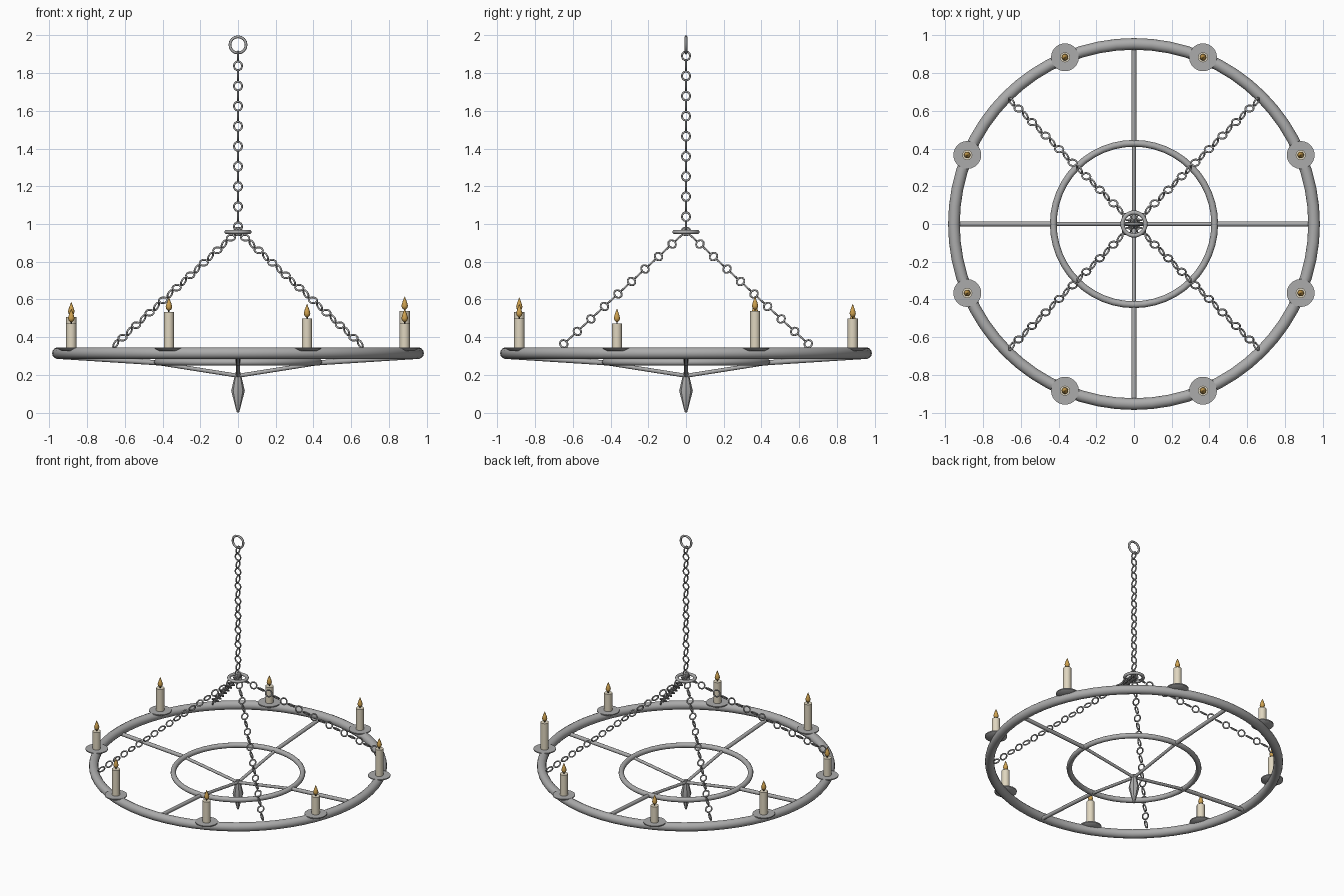
import bpy, bmesh
from math import cos, sin, pi, radians
from mathutils import Matrix, Vector

cube = bpy.data.objects.get("Cube")
if cube:
    bpy.data.objects.remove(cube, do_unlink=True)


def material(name, rgb):
    m = bpy.data.materials.new(name)
    m.use_nodes = True
    color = (*rgb, 1)
    m.diffuse_color = color
    m.node_tree.nodes["Principled BSDF"].inputs["Base Color"].default_value = color
    return m


METAL = material("grey iron", (0.41, 0.41, 0.41))
WAX = material("cream wax", (0.74, 0.67, 0.52))
FLAME = material("golden flame", (0.62, 0.36, 0.08))
WICK = material("dark wick", (0.03, 0.025, 0.02))


def lathe(bm, profile, sides, matrix=Matrix(), closed=False):
    """Spin (radius, height) points round z; closed joins last to first, else caps."""
    rows = []
    for k in range(sides):
        a = 2 * pi * k / sides
        rows.append([bm.verts.new(matrix @ Vector((r * cos(a), r * sin(a), z)))
                     for r, z in profile])
    n = len(profile)
    for k in range(sides):
        a, b = rows[k], rows[(k + 1) % sides]
        for i in range(n if closed else n - 1):
            j = (i + 1) % n
            bm.faces.new((a[i], b[i], b[j], a[j]))
    if not closed:
        bm.faces.new([row[0] for row in reversed(rows)])
        bm.faces.new([row[-1] for row in rows])


def ring(bm, major, minor, sides, tube, matrix=Matrix()):
    profile = [(major + minor * cos(2 * pi * i / tube), minor * sin(2 * pi * i / tube))
               for i in range(tube)]
    lathe(bm, profile, sides, matrix, closed=True)


def rod(bm, start, end, radius, sides=12):
    start, end = Vector(start), Vector(end)
    d = end - start
    m = Matrix.Translation(start) @ d.to_track_quat('Z', 'Y').to_matrix().to_4x4()
    lathe(bm, [(radius, 0), (radius, d.length)], sides, m)


def finish(bm, name, mat, angle=40):
    bmesh.ops.recalc_face_normals(bm, faces=bm.faces[:])
    mesh = bpy.data.meshes.new(name)
    bm.to_mesh(mesh)
    bm.free()
    mesh.materials.append(mat)
    for p in mesh.polygons:
        p.use_smooth = True
    mesh.set_sharp_from_angle(angle=radians(angle))
    ob = bpy.data.objects.new(name, mesh)
    bpy.context.collection.objects.link(ob)
    return ob


def single_ring(name, major, minor, z, sides, tube, turn=Matrix()):
    bm = bmesh.new()
    ring(bm, major, minor, sides, tube, Matrix.Translation((0, 0, z)) @ turn)
    finish(bm, name, METAL, 70)


def chain(name, first, step, count, facing):
    """Round links along a line, alternately turned a quarter about it."""
    first, step = Vector(first), Vector(step)
    d = step.normalized()
    n1 = Vector(facing)
    n1 = (n1 - n1.dot(d) * d).normalized()
    n2 = d.cross(n1)
    bm = bmesh.new()
    for k in range(count):
        normal, side = (n1, n2) if k % 2 == 0 else (n2, n1)
        m = Matrix((d * 1.08, side, normal)).transposed().to_4x4()
        ring(bm, 0.0215, 0.005, 16, 8, Matrix.Translation(first + step * k) @ m)
    finish(bm, name, METAL, 70)


# Wheel and suspension rings
upright = Matrix.Rotation(pi / 2, 4, 'X')
single_ring("outer_ring", 0.955, 0.031, 0.315, 64, 14)
single_ring("inner_ring", 0.428, 0.018, 0.267, 48, 12)
single_ring("chain_hub", 0.061, 0.011, 0.958, 32, 10)
single_ring("ceiling_ring", 0.043, 0.0075, 1.95, 16, 8, upright)

# Spokes: thick outside the inner ring, slimmer down to the centre
outer, inner = bmesh.new(), bmesh.new()
for k in range(4):
    c, s = cos(k * pi / 2), sin(k * pi / 2)
    rod(outer, (0.94 * c, 0.94 * s, 0.297), (0.425 * c, 0.425 * s, 0.264), 0.0135)
    rod(inner, (0.425 * c, 0.425 * s, 0.262), (0, 0, 0.195), 0.0105)
finish(outer, "outer_spokes", METAL)
finish(inner, "inner_spokes", METAL)

# Drop finial under the centre
bm = bmesh.new()
lathe(bm, [(0.006, 0), (0.036, 0.115), (0.013, 0.215)], 8)
finish(bm, "finial", METAL, 30)

# Chains
chain("main_chain", (0, 0, 1.892), (0, 0, -0.0533), 18, (1, 0, 0))
for sx, label_x in ((1, "left"), (-1, "right")):
    for sy, label_y in ((-1, "front"), (1, "back")):
        chain(f"{label_y}_{label_x}_chain", (sx * 0.002, sy * 0.002, 0.96),
              (sx * 0.0359, sy * 0.0359, -0.0331), 19, (sx, 0, 0))

# Candles, each with its own height, on drip trays
flame_tips = [0.615, 0.575, 0.54, 0.585, 0.55, 0.61, 0.575, 0.55]
for k, tip in enumerate(flame_tips):
    a = radians(22.5 + 45 * k)
    at = Matrix.Translation((0.957 * cos(a), 0.957 * sin(a), 0))
    top = tip - 0.077

    bm = bmesh.new()
    lathe(bm, [(0.05, 0.326), (0.074, 0.339), (0.074, 0.346)], 24, at)
    finish(bm, f"drip_tray_{k + 1}", METAL, 30)

    bm = bmesh.new()
    lathe(bm, [(0.027, 0.34), (0.027, top)], 16, at)
    finish(bm, f"candle_{k + 1}", WAX)

    bm = bmesh.new()
    lathe(bm, [(0.004, top - 0.005), (0.004, top + 0.02)], 6, at)
    finish(bm, f"wick_{k + 1}", WICK)

    bm = bmesh.new()
    lathe(bm, [(0.004, top + 0.007), (0.014, top + 0.016), (0.0175, top + 0.028),
               (0.012, top + 0.048), (0.001, tip)], 10, at)
    finish(bm, f"flame_{k + 1}", FLAME, 60)
